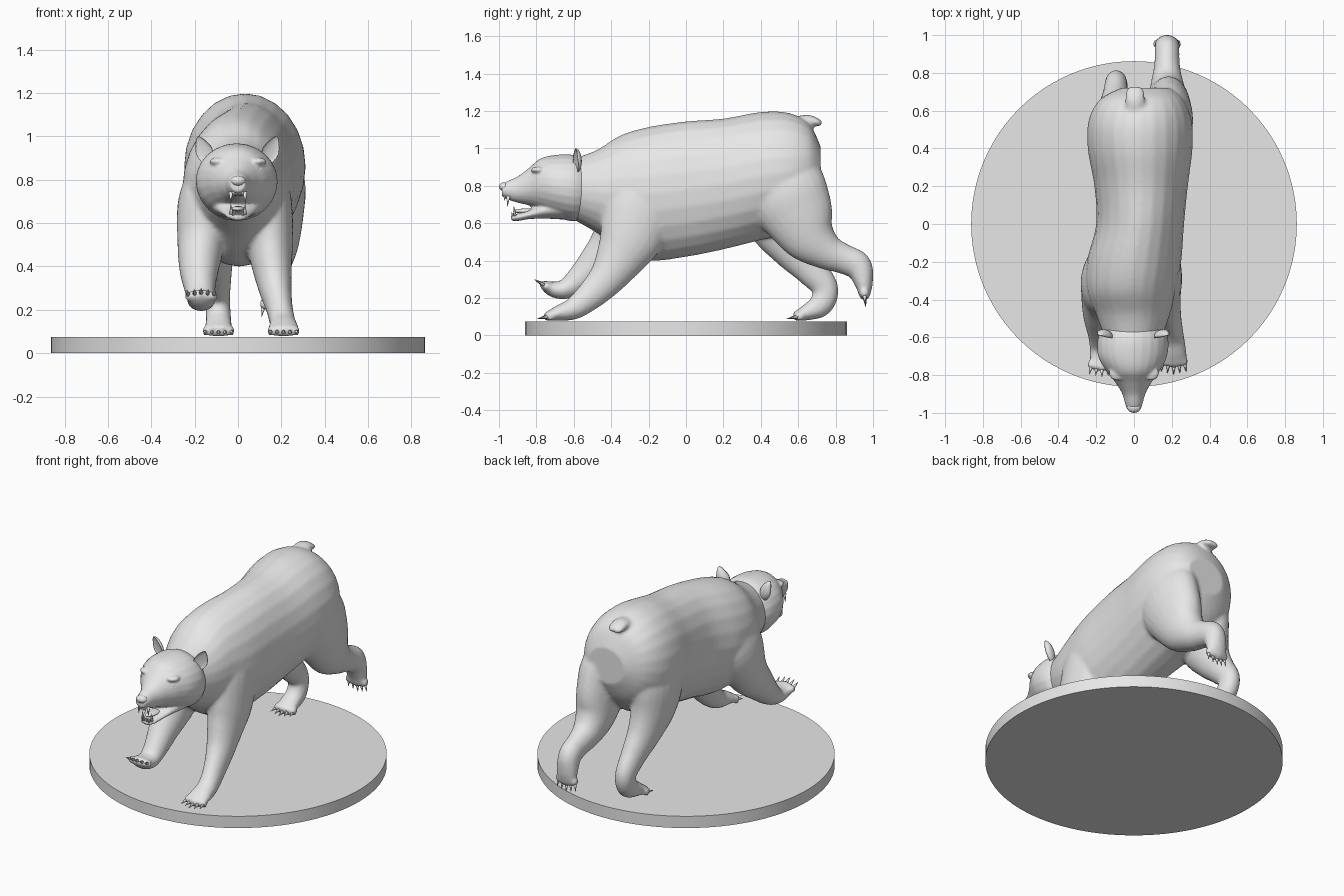
import bpy
import bmesh
from math import cos, sin, pi
from mathutils import Vector, Matrix

cube = bpy.data.objects.get("Cube")
if cube:
    bpy.data.objects.remove(cube, do_unlink=True)

# One plain material for the whole sculpture
grey = bpy.data.materials.new("plain_grey")
grey.use_nodes = True
grey.diffuse_color = (.8, .8, .8, 1)
grey.node_tree.nodes["Principled BSDF"].inputs["Base Color"].default_value = (.8, .8, .8, 1)


def finish(name, bm, voxel=None, smoothing=4):
    """Turn a bmesh into an object; overlapping solids are fused when voxel is given."""
    bmesh.ops.recalc_face_normals(bm, faces=bm.faces[:])
    mesh = bpy.data.meshes.new(name)
    bm.to_mesh(mesh)
    bm.free()
    mesh.materials.append(grey)
    for poly in mesh.polygons:
        poly.use_smooth = True
    obj = bpy.data.objects.new(name, mesh)
    bpy.context.collection.objects.link(obj)
    if voxel:
        fuse = obj.modifiers.new("fuse", "REMESH")
        fuse.mode = "VOXEL"
        fuse.voxel_size = voxel
        fuse.use_smooth_shade = True
        relax = obj.modifiers.new("relax", "SMOOTH")
        relax.factor = .5
        relax.iterations = smoothing
    return obj


def spline(rows, steps=5):
    """Catmull-Rom interpolation through rows of any width."""
    pts = [Vector(r) for r in rows]
    result = []
    for i in range(len(pts) - 1):
        a, b, c, d = pts[max(i - 1, 0)], pts[i], pts[i + 1], pts[min(i + 2, len(pts) - 1)]
        for s in range(steps):
            t = s / steps
            result.append(b + (c - a) * (t / 2)
                          + (a * 2 - b * 5 + c * 4 - d) * (t * t / 2)
                          + (b * 3 - a - c * 3 + d) * (t ** 3 / 2))
    return result + [pts[-1]]


def loft(bm, rows, axis=None, sides=24):
    """Skin ellipses along a path; a row is x, y, z, sideways radius, depth radius."""
    rows = spline(rows)
    centres = [Vector(r[:3]) for r in rows]
    rings = []
    for i, row in enumerate(rows):
        ahead = centres[min(i + 1, len(rows) - 1)] - centres[max(i - 1, 0)]
        along = Vector(axis) if axis else ahead.normalized()
        side = Vector((1, 0, 0))
        side = (side - along * along.dot(side)).normalized()
        up = along.cross(side)
        angles = [2 * pi * k / sides for k in range(sides)]
        rings.append([bm.verts.new(centres[i] + side * row[3] * cos(a) + up * row[4] * sin(a))
                      for a in angles])
    for low, high in zip(rings, rings[1:]):
        for k in range(sides):
            n = (k + 1) % sides
            bm.faces.new((low[k], low[n], high[n], high[k]))
    bm.faces.new(rings[0][::-1])
    bm.faces.new(rings[-1])


def outline_loft(bm, rows):
    """Loft along y; a row is y, bottom, top, right edge, left edge."""
    loft(bm, [((l + r) / 2, y, (lo + hi) / 2, (l - r) / 2, (hi - lo) / 2)
              for y, lo, hi, r, l in rows], axis=(0, 1, 0))


def ball(bm, centre, radii):
    matrix = Matrix.Translation(centre) @ Matrix.Diagonal((*radii, 1))
    return bmesh.ops.create_uvsphere(bm, u_segments=16, v_segments=10, radius=1,
                                     matrix=matrix)["verts"]


def spike(bm, base, tip, radius):
    base, tip = Vector(base), Vector(tip)
    turn = (tip - base).to_track_quat("Z", "Y").to_matrix().to_4x4()
    bmesh.ops.create_cone(bm, cap_ends=True, segments=8, radius1=radius, radius2=.001,
                          depth=(tip - base).length,
                          matrix=Matrix.Translation((base + tip) / 2) @ turn)


# Round base
bm = bmesh.new()
bmesh.ops.create_cone(bm, cap_ends=True, segments=96, radius1=.862, radius2=.862,
                      depth=.075, matrix=Matrix.Translation((0, 0, .0375)))
base = finish("round_base", bm)
bpy.ops.object.select_all(action="DESELECT")
base.select_set(True)
bpy.context.view_layer.objects.active = base
bpy.ops.object.shade_smooth_by_angle()

# Torso
body = bmesh.new()
outline_loft(body, [
    (-.62, .63, .94, -.15, .14),
    (-.48, .55, .99, -.20, .19),
    (-.35, .46, 1.07, -.25, .22),
    (-.2, .40, 1.115, -.25, .25),
    (0, .42, 1.145, -.20, .265),
    (.2, .46, 1.16, -.21, .285),
    (.4, .51, 1.195, -.245, .31),
    (.55, .55, 1.19, -.24, .305),
    (.66, .66, 1.13, -.18, .26),
    (.72, .78, 1.01, -.07, .19)])

# Striding legs, from the trunk down to the paw
front_left_leg = [
    (.10, -.2, .9, .10, .14), (.13, -.24, .72, .115, .19), (.145, -.29, .54, .11, .175),
    (.155, -.35, .42, .095, .135), (.17, -.42, .31, .078, .10), (.19, -.51, .215, .062, .078),
    (.205, -.6, .145, .06, .06), (.21, -.68, .12, .068, .042), (.21, -.75, .1, .07, .022)]
front_right_leg = [
    (-.09, -.22, .9, .10, .14), (-.145, -.29, .7, .13, .19), (-.17, -.37, .51, .11, .14),
    (-.18, -.48, .385, .09, .10), (-.175, -.58, .29, .07, .072), (-.17, -.655, .245, .064, .052),
    (-.17, -.72, .25, .064, .04), (-.17, -.765, .275, .06, .022)]
hind_left_leg = [
    (.14, .46, .95, .12, .2), (.18, .53, .78, .13, .22), (.185, .59, .66, .12, .2),
    (.18, .66, .53, .105, .15), (.175, .75, .45, .085, .1), (.175, .84, .41, .068, .08),
    (.175, .92, .37, .065, .075), (.175, .95, .28, .066, .05), (.175, .955, .2, .062, .025)]
hind_right_leg = [
    (-.08, .44, .95, .12, .2), (-.12, .46, .76, .125, .2), (-.12, .5, .6, .115, .17),
    (-.11, .58, .46, .09, .12), (-.1, .67, .35, .07, .088), (-.095, .745, .25, .058, .07),
    (-.09, .72, .165, .058, .065), (-.09, .65, .125, .062, .045), (-.09, .58, .1, .065, .024)]
for leg in (front_left_leg, front_right_leg, hind_left_leg, hind_right_leg):
    loft(body, leg)

# Toes fused into the paws, with separate claws
claws = bmesh.new()
paws = [((.21, -.74, .1), (0, -1, -.2)), ((-.17, -.76, .27), (0, -.85, .5)),
        ((.175, .955, .21), (0, .1, -1)), ((-.09, .595, .1), (0, -1, -.2))]
for centre, heading in paws:
    heading = Vector(heading).normalized()
    for k in range(-2, 3):
        toe = Vector(centre) + Vector((k * .029, 0, 0)) - heading * abs(k) * .008
        ball(body, toe, (.019, .024, .024))
        splay = Vector((k * .004, 0, 0))
        spike(claws, toe + heading * .012, toe + heading * .058 + splay, .011)
finish("claws", claws)

# Stubby tail
loft(body, [(.01, .58, 1.13, .05, .04), (.005, .65, 1.15, .052, .03),
            (.005, .7, 1.14, .05, .022), (.005, .725, 1.13, .035, .012)])
finish("torso_and_legs", body, voxel=.012)

# Head with muzzle and open lower jaw
head = bmesh.new()
outline_loft(head, [
    (-.52, .63, .93, -.15, .14),
    (-.6, .61, .965, -.19, .18),
    (-.7, .635, .965, -.19, .175),
    (-.78, .67, .945, -.145, .135),
    (-.84, .695, .895, -.098, .092),
    (-.9, .71, .85, -.062, .06),
    (-.95, .725, .828, -.048, .046),
    (-.985, .745, .81, -.036, .034)])
outline_loft(head, [
    (-.66, .62, .75, -.13, .12),
    (-.76, .625, .71, -.10, .095),
    (-.84, .622, .67, -.07, .068),
    (-.9, .612, .652, -.052, .05),
    (-.935, .614, .645, -.032, .03)])
for side in (-1, 1):
    ball(head, (side * .088, -.79, .885), (.045, .04, .018))
finish("head_and_jaw", head, voxel=.008, smoothing=3)

# Nose and tongue
bm = bmesh.new()
ball(bm, (0, -.972, .795), (.036, .028, .024))
finish("nose", bm)
bm = bmesh.new()
ball(bm, (0, -.85, .665), (.032, .075, .014))
finish("tongue", bm)

# Teeth
bm = bmesh.new()
for side in (-1, 1):
    spike(bm, (side * .032, -.95, .745), (side * .034, -.955, .69), .011)
    spike(bm, (side * .03, -.915, .64), (side * .034, -.92, .69), .010)
    for k in range(3):
        x = side * (.006 + k * .008)
        spike(bm, (x, -.968, .745), (x, -.97, .722), .006)
        spike(bm, (x, -.928, .635), (x, -.932, .66), .006)
finish("teeth", bm)

# Eyes and cupped ears
for side, label in ((1, "left"), (-1, "right")):
    bm = bmesh.new()
    ball(bm, (side * .1 - .003, -.795, .845), (.018, .018, .016))
    finish(label + "_eye", bm)
    bm = bmesh.new()
    verts = ball(bm, (0, 0, 0), (.042, .032, .07))
    for v in verts:
        if v.co.y < 0:
            v.co.y *= -.3
        v.co.x *= 1 - max(v.co.z, 0) * 6
    tilt = Matrix.Rotation(side * .4, 4, "Y") @ Matrix.Rotation(side * .35, 4, "Z")
    bmesh.ops.transform(bm, verts=verts,
                        matrix=Matrix.Translation((side * .155 - .003, -.59, .935)) @ tilt)
    finish(label + "_ear", bm)
